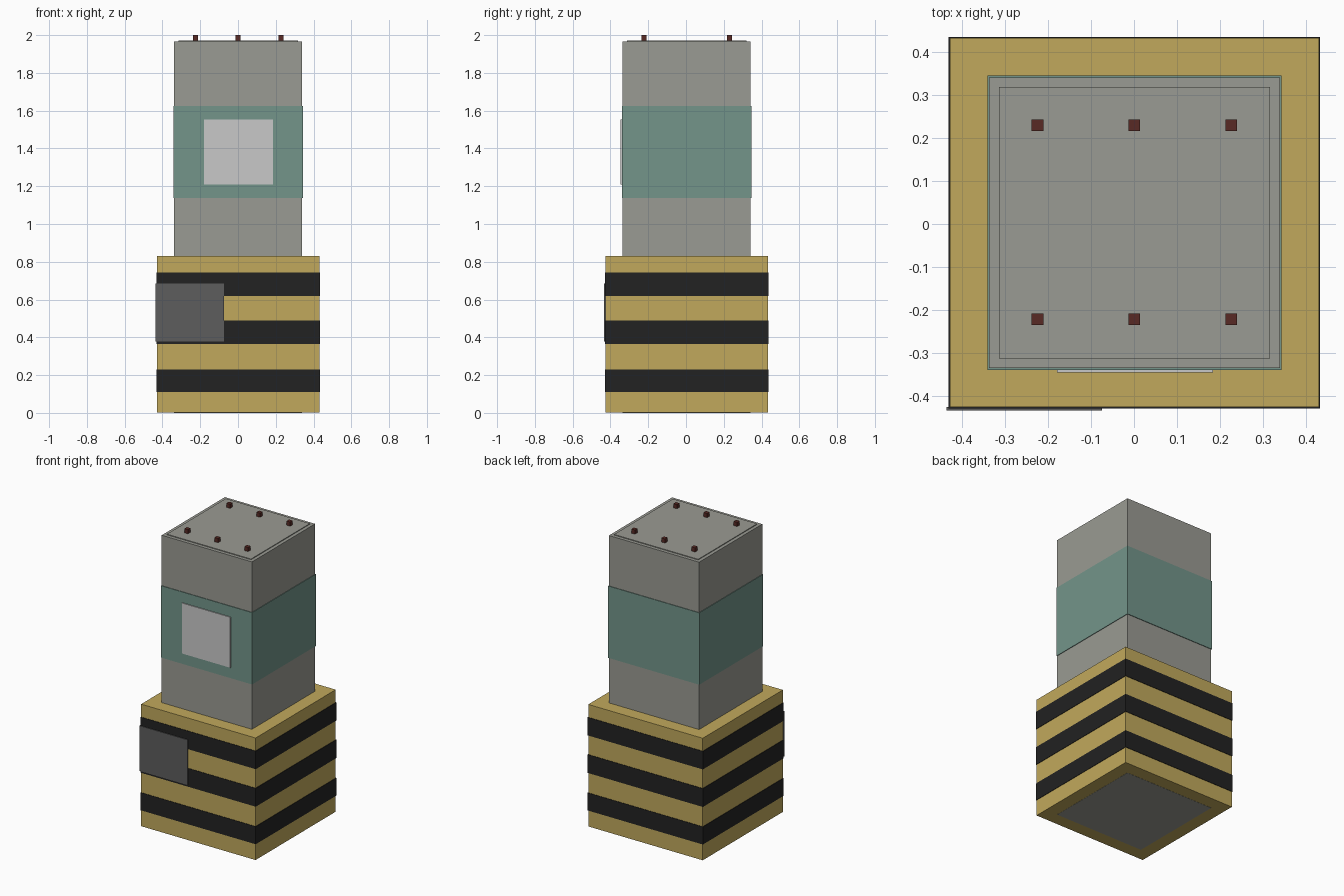
import bpy

if "Cube" in bpy.data.objects:
    bpy.data.objects.remove(bpy.data.objects["Cube"])


def material(name, r, g, b):
    """Flat colour given as 0-255 display values, stored as linear."""
    m = bpy.data.materials.new(name)
    lin = [(c / 255 / 12.92) if c < 11 else ((c / 255 + 0.055) / 1.055) ** 2.4
           for c in (r, g, b)]
    m.diffuse_color = (*lin, 1.0)
    m.use_nodes = True
    m.node_tree.nodes["Principled BSDF"].inputs["Base Color"].default_value = m.diffuse_color
    return m


GOLD = material("warning yellow", 193, 169, 92)
BLACK = material("stripe black", 34, 34, 34)
GREY = material("concrete grey", 154, 155, 147)
TEAL = material("teal band", 115, 149, 138)
WHITE = material("pale sign", 201, 201, 201)
DARK = material("dark panel", 93, 93, 93)
RUST = material("rusty steel", 88, 42, 37)


def box(name, x, y, z, mat):
    """Box from (min, max) ranges on each axis."""
    bpy.ops.mesh.primitive_cube_add(size=1)
    o = bpy.context.object
    o.name = name
    mid = [(a + b) / 2 for a, b in (x, y, z)]
    dim = [b - a for a, b in (x, y, z)]
    for v in o.data.vertices:
        v.co = [m + c * d for m, c, d in zip(mid, v.co, dim)]
    o.data.materials.append(mat)
    return o


CX, CY = 0.001, 0.003  # pillar axis


def block(name, half, z0, z1, mat):
    """Square block centred on the pillar axis."""
    return box(name, (CX - half, CX + half), (CY - half, CY + half), (z0, z1), mat)


# Base with warning stripes
block("base", 0.43, 0.001, 0.83, GOLD)
for i, (z0, z1) in enumerate([(0.11, 0.23), (0.365, 0.49), (0.62, 0.743)]):
    block(f"stripe_{i + 1}", 0.433, z0, z1, BLACK)

# Column runs down through the base, so its footprint shows underneath
block("column", 0.339, 0.0, 1.967, GREY)
block("column_band", 0.343, 1.137, 1.625, TEAL)
block("top_cap", 0.316, 1.96, 1.972, GREY)

# Thin plates on the front
box("front_sign", (-0.18, 0.184), (-0.346, -0.338), (1.21, 1.553), WHITE)
box("base_panel", (-0.437, -0.075), (-0.435, -0.427), (0.378, 0.685), DARK)

# Reinforcing bar stubs on top
for ix in (-1, 0, 1):
    for iy in (-1, 1):
        x, y, r = CX + ix * 0.226, CY + 0.001 + iy * 0.226, 0.0135
        box("rebar_stub", (x - r, x + r), (y - r, y + r), (1.96, 2.0), RUST)
